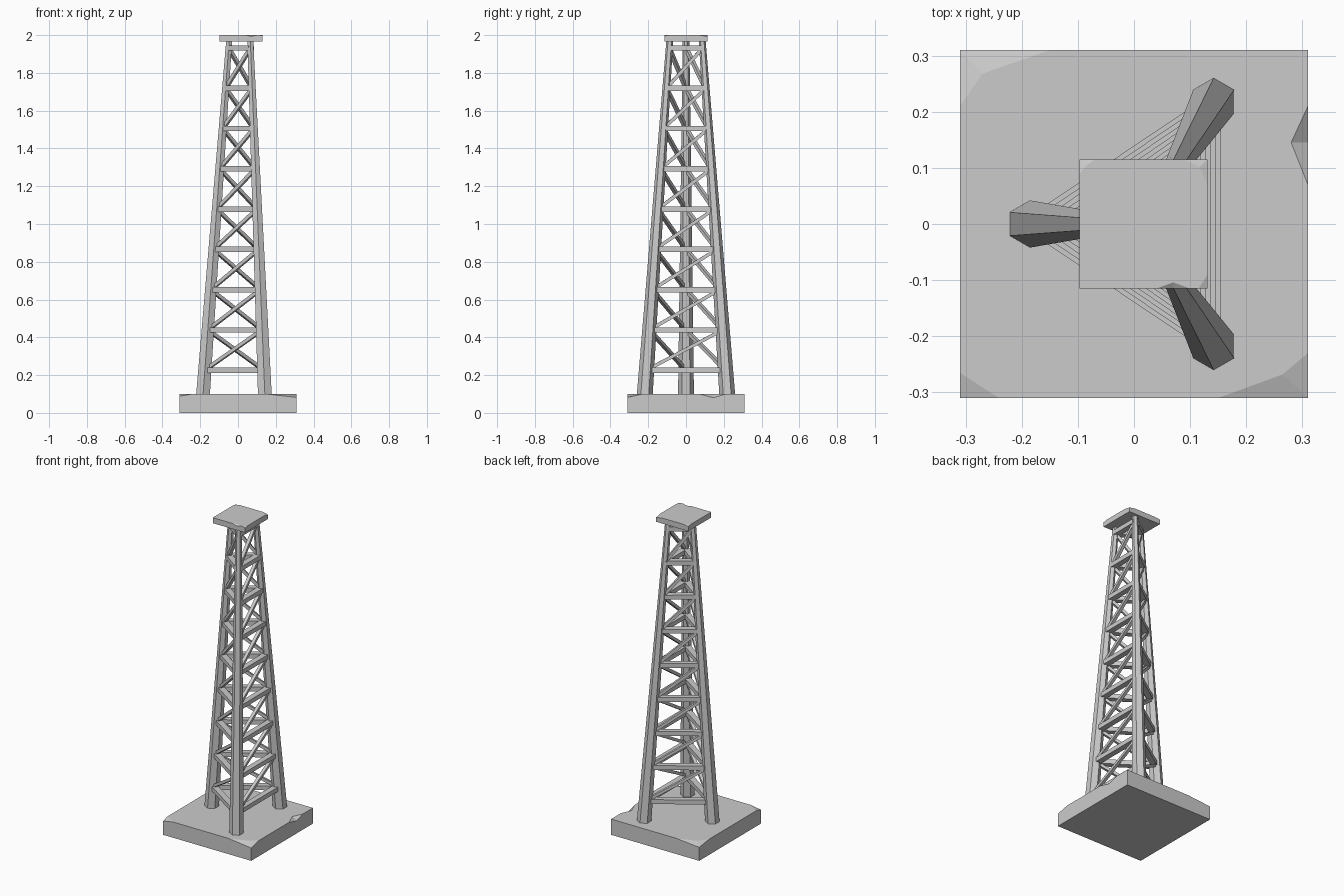
import bpy, bmesh, math
from mathutils import Vector, Matrix

if "Cube" in bpy.data.objects:
    bpy.data.objects.remove(bpy.data.objects["Cube"])


def make_object(name, bm):
    bmesh.ops.recalc_face_normals(bm, faces=bm.faces)
    mesh = bpy.data.meshes.new(name)
    bm.to_mesh(mesh)
    bm.free()
    obj = bpy.data.objects.new(name, mesh)
    bpy.context.collection.objects.link(obj)
    return obj


def chipped_slab(name, z0, z1, items):
    """Slab outline, counter-clockwise. 2-tuple = plain corner;
    (a, low, b, inner, depth) = chip dropping the rim at point low."""
    bm = bmesh.new()
    new = lambda p, z: bm.verts.new((p[0], p[1], z))
    rim, top, bottom = [], [], []
    for it in items:
        if len(it) == 2:
            v = new(it, z1)
            rim.append(v)
            top.append(v)
        else:
            a, low, b, inner, depth = it
            va, vl, vb, vi = new(a, z1), new(low, z1 - depth), new(b, z1), new(inner, z1)
            rim += [va, vl, vb]
            top += [va, vi, vb]
            bm.faces.new((va, vl, vi))
            bm.faces.new((vl, vb, vi))
    bm.faces.new(top)
    bottom = [new(v.co, z0) for v in rim]
    bm.faces.new(bottom[::-1])
    for i in range(len(rim)):
        j = (i + 1) % len(rim)
        bm.faces.new((rim[i], bottom[i], bottom[j], rim[j]))
    return make_object(name, bm)


def beam(bm, a, b, depth, height):
    """Box beam from a to b, depth across the tower face, height within it."""
    d = b - a
    x = d.normalized()
    y = Vector((0, 0, 1)).cross(x).normalized()
    z = x.cross(y)
    m = Matrix((x * d.length, y * depth, z * height)).transposed().to_4x4()
    m.translation = (a + b) / 2
    bmesh.ops.create_cube(bm, size=1, matrix=m)


# Base slab and top plate with chipped rims
s = 0.31
chipped_slab("base_slab", 0, 0.1, [
    ((-s, -0.265), (-s, -s), (-0.24, -s), (-0.275, -0.288), 0.012),
    ((0.15, -s), (s, -s), (s, -0.23), (0.265, -0.268), 0.018),
    ((s, 0.07), (s, 0.145), (s, 0.21), (0.28, 0.145), 0.02),
    (s, s),
    ((-0.15, s), (-s, s), (-s, 0.21), (-0.27, 0.268), 0.014)])
chipped_slab("top_plate", 1.965, 2.0, [
    (-0.097, -0.115),
    ((0.04, -0.115), (0.07, -0.115), (0.1, -0.115), (0.07, -0.104), 0.007),
    ((0.115, -0.115), (0.131, -0.115), (0.131, -0.09), (0.123, -0.103), 0.005),
    ((0.131, 0.07), (0.131, 0.115), (0.09, 0.115), (0.117, 0.102), 0.008),
    ((-0.07, 0.115), (-0.097, 0.115), (-0.097, 0.09), (-0.085, 0.104), 0.005)])

# Three tapered hexagonal legs, described at z = 0.1 and z = 1.97
LOW, HIGH = 0.1, 1.97
legs = {"left_leg": ((-0.185, 0), (-0.047, 0)),
        "front_leg": ((0.142, -0.218), (0.065, -0.086)),
        "back_leg": ((0.142, 0.218), (0.065, 0.086))}


def axis(name, z):
    p, q = (Vector(v) for v in legs[name])
    c = p.lerp(q, (z - LOW) / (HIGH - LOW))
    return Vector((c.x, c.y, z))


for name in legs:
    bm = bmesh.new()
    rings = []
    for z in (0.06, HIGH):
        r = 0.042 - 0.024 * (z - LOW) / (HIGH - LOW)
        rings.append([bm.verts.new(axis(name, z) + Vector((
            r * math.sin(k * math.pi / 3), r * math.cos(k * math.pi / 3), 0)))
            for k in range(6)])
    for k in range(6):
        bm.faces.new((rings[0][k], rings[0][k - 1], rings[1][k - 1], rings[1][k]))
    bm.faces.new(rings[0])
    bm.faces.new(rings[1][::-1])
    make_object(name, bm)

# Horizontal beams and one diagonal per panel on each of the three faces
levels = [0.226 + 0.2132 * i for i in range(9)]
order = ["left_leg", "front_leg", "back_leg"]
for i, face in enumerate(("front_left", "right", "back_left")):
    a, b = order[i], order[(i + 1) % 3]
    bars, braces = bmesh.new(), bmesh.new()
    for z in levels:
        beam(bars, axis(a, z), axis(b, z), 0.036, 0.028)
    for z, z2 in zip(levels, levels[1:]):
        beam(braces, axis(a, z), axis(b, z2), 0.02, 0.018)
    make_object(face + "_horizontal_beams", bars)
    make_object(face + "_diagonal_braces", braces)
